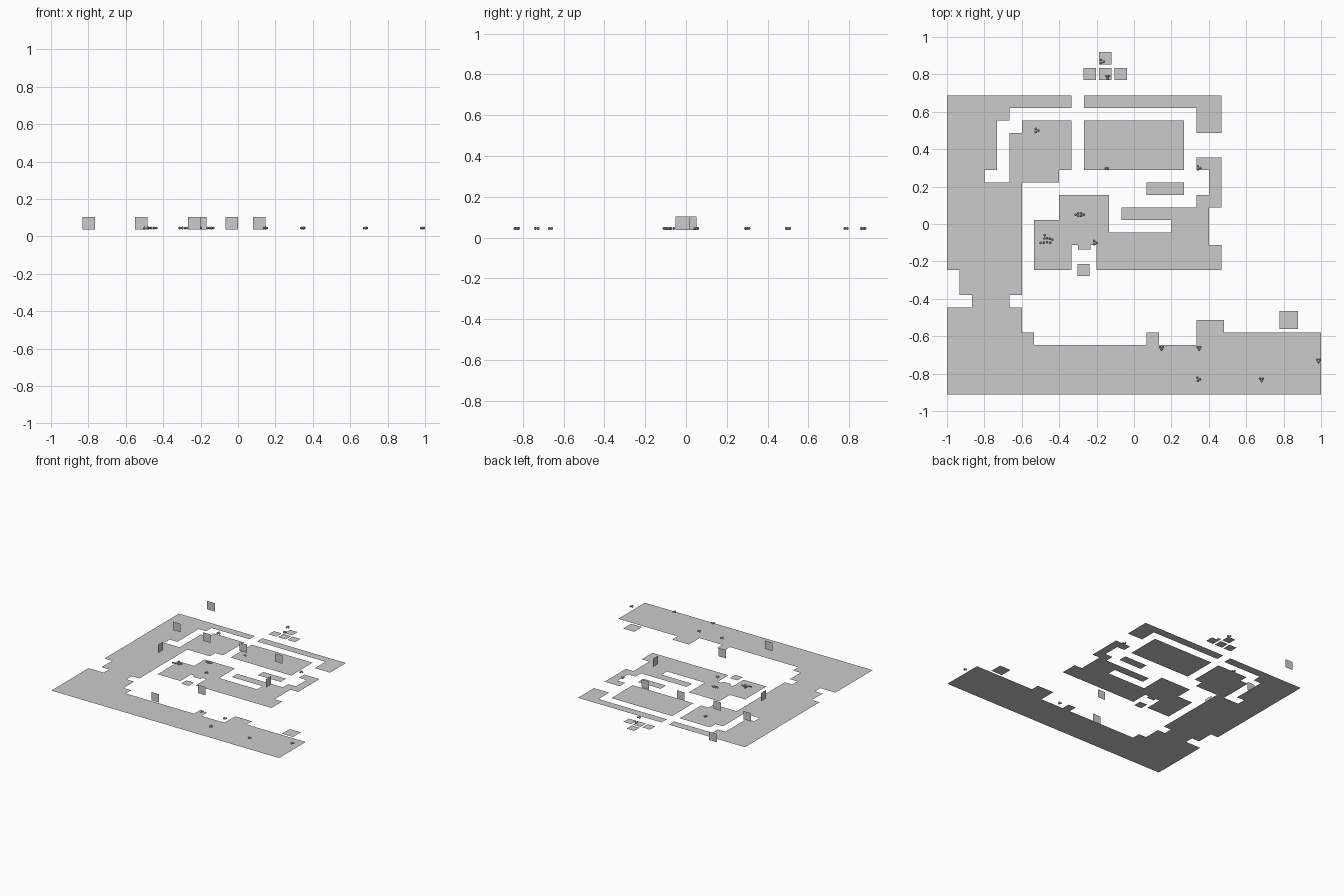
import bpy, bmesh
from mathutils import Matrix

if "Cube" in bpy.data.objects:
    bpy.data.objects.remove(bpy.data.objects["Cube"])

T = 1 / 15      # tile size of the plan grid
Y0 = 0.021      # grid offset in y


def add_mesh(name, bm):
    me = bpy.data.meshes.new(name)
    bm.to_mesh(me)
    bm.free()
    ob = bpy.data.objects.new(name, me)
    bpy.context.collection.objects.link(ob)
    return ob


def slab(name, pts):
    """Flat floor piece facing up; points in world x, y."""
    bm = bmesh.new()
    f = bm.faces.new([bm.verts.new((x, y, 0)) for x, y in pts])
    f.normal_update()
    if f.normal.z < 0:
        f.normal_flip()
    bmesh.ops.triangulate(bm, faces=bm.faces[:])
    return add_mesh(name, bm)


def path(name, x, y, steps):
    """Rectilinear outline in tiles: alternate target x, target y."""
    pts = [(x, y)]
    for i, s in enumerate(steps):
        if i % 2 == 0:
            x = s
        else:
            y = s
        pts.append((x, y))
    return slab(name, [(px * T, py * T + Y0) for px, py in pts])


def rect(name, cx, cy, w, h):
    a, b = w / 2, h / 2
    return slab(name, [(cx - a, cy - b), (cx + a, cy - b), (cx + a, cy + b), (cx - a, cy + b)])


# large outer floor
path("outer_floor", -15, 10, [
    -5, 9, -10, 8, -11, 4, -12, 3, -10, 7, -9, 8, -5, 4, -6, 3, -9, -6, -10, -7,
    -9, -9, -8, -10, 1, -9, 2, -10, 5, -8, 7.2, -9, 15, -14, -15, -7, -13, -6, -14, -4, -15])
# upper right corridor
path("upper_corridor", -4, 10, [7, 7, 5, 9, -4])
# inner winding floor
path("inner_floor", 5, 5, [
    7, 1, 6, -2, 7, -4, -3, -2, -3.5, -2.35, -4.5, -2, -5, -4, -8, 0, -6, 2,
    -2, -1, 3, 0, -1, 1, 5, 2, 6, 4, 5])
path("main_room_floor", -4, 8, [4, 4, -4])
path("small_strip_floor", 1, 3, [4, 2, 1])

# loose floor tiles
for x, y in ((-.236, .802), (-.153, .802), (-.07, .802), (-.154, .885), (-.27, -.246)):
    rect("loose_tile", x, y, T, T)
rect("large_tile", .828, -.513, .098, .098)


# upright square panels
def panel(name, x, y, along_x):
    h = T / 2
    dx, dy = (h, 0) if along_x else (0, h)
    bm = bmesh.new()
    bm.faces.new([bm.verts.new(p) for p in (
        (x - dx, y - dy, .037), (x + dx, y + dy, .037),
        (x + dx, y + dy, .103), (x - dx, y - dy, .103))])
    add_mesh(name, bm)


for x, y in ((-.797, .80), (-.797, .37), (-.517, .345), (-.202, .355),
             (.114, .35), (-.033, -.407), (-.235, -.70)):
    panel("front_panel", x, y, True)
panel("side_panel", -.692, .017, False)
panel("side_panel", .279, -.017, False)


# clusters of small pellets
def cluster(cx, cy, offsets):
    bm = bmesh.new()
    for ox, oy in offsets:
        bmesh.ops.create_icosphere(bm, subdivisions=1, radius=.008,
                                   matrix=Matrix.Translation((cx + ox, cy + oy, .045)))
    add_mesh("pellet_cluster", bm)


TRIO = [(-.006, .009), (.008, 0), (-.005, -.008)]
FLAT = [(-.008, .006), (.007, .006), (0, -.007)]
for x, y in ((-.17, .868), (-.52, .50), (.347, .30), (-.207, -.10), (.345, -.83)):
    cluster(x, y, TRIO)
for x, y in ((-.14, .785), (.147, -.664), (.348, -.664), (.682, -.833), (.987, -.731)):
    cluster(x, y, FLAT)
cluster(-.147, .298, [(-.004, 0), (.006, 0)])
cluster(-.29, .05, [(-.022, 0), (-.008, .007), (.008, .007), (.022, 0), (-.007, -.007), (.007, -.007)])
cluster(-.465, -.085, [(-.012, .025), (-.014, .008), (0, .01), (.014, .006), (.028, .002),
                       (-.035, -.016), (-.018, -.014), (0, -.012), (.017, -.014)])
